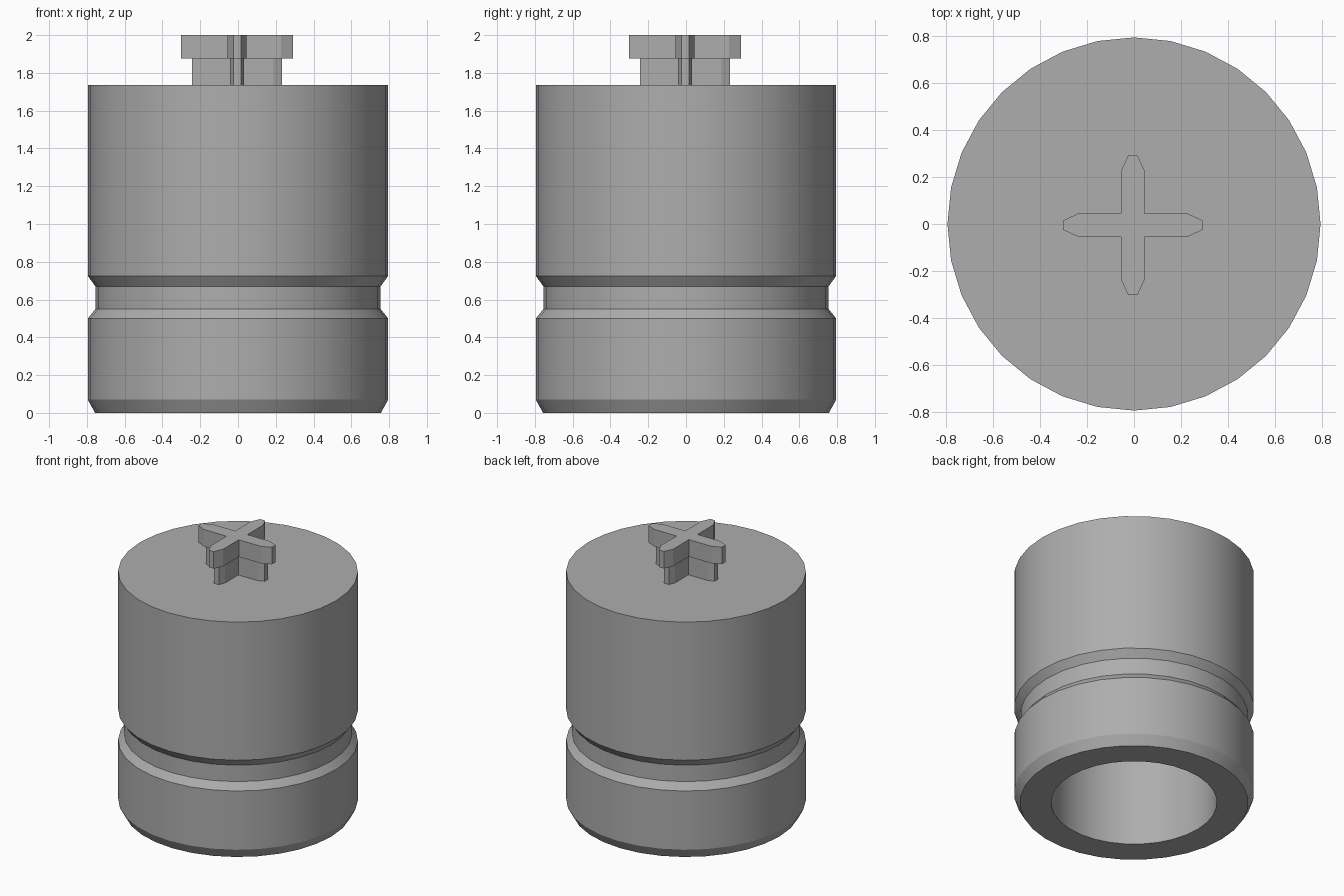
import bpy, bmesh, math

cube = bpy.data.objects.get("Cube")
if cube:
    bpy.data.objects.remove(cube, do_unlink=True)

grey = bpy.data.materials.new("mid grey")
grey.use_nodes = True
colour = (0.42, 0.42, 0.42, 1)
grey.diffuse_color = colour
grey.node_tree.nodes["Principled BSDF"].inputs["Base Color"].default_value = colour

SIDES = 32
TOP = 1.735


def add_object(name, bm, smooth_angle):
    bmesh.ops.recalc_face_normals(bm, faces=bm.faces)
    mesh = bpy.data.meshes.new(name)
    bm.to_mesh(mesh)
    bm.free()
    mesh.materials.append(grey)
    obj = bpy.data.objects.new(name, mesh)
    bpy.context.collection.objects.link(obj)
    bpy.ops.object.select_all(action="DESELECT")
    obj.select_set(True)
    bpy.context.view_layer.objects.active = obj
    bpy.ops.object.shade_smooth_by_angle(angle=math.radians(smooth_angle))
    return obj


def lathe(name, profile):
    """Turn (radius, z) points around z and cap both ends."""
    bm = bmesh.new()
    rings = []
    for r, z in profile:
        angles = [2 * math.pi * i / SIDES for i in range(SIDES)]
        rings.append([bm.verts.new((r * math.cos(a), r * math.sin(a), z)) for a in angles])
    for low, high in zip(rings, rings[1:]):
        for i in range(SIDES):
            j = (i + 1) % SIDES
            bm.faces.new((low[i], low[j], high[j], high[i]))
    bm.faces.new(rings[0])
    bm.faces.new(rings[-1])
    return add_object(name, bm, 20)


def cross(name, length, half_width, taper, z0, z1):
    """Four-armed prism with tapered arm ends."""
    arm = [(half_width, -half_width), (length - taper, -half_width), (length, -0.02),
           (length, 0.02), (length - taper, half_width)]
    bm = bmesh.new()
    outline = []
    for quarter in range(4):
        c, s = [(1, 0), (0, 1), (-1, 0), (0, -1)][quarter]
        for x, y in arm:
            outline.append(bm.verts.new((c * x - s * y - 0.005, s * x + c * y - 0.005, z0)))
    base = bm.faces.new(outline)
    side = bmesh.ops.extrude_face_region(bm, geom=[base], use_keep_orig=True)["geom"]
    moved = [v for v in side if isinstance(v, bmesh.types.BMVert)]
    bmesh.ops.translate(bm, verts=moved, vec=(0, 0, z1 - z0))
    return add_object(name, bm, 10)


# Body: blind bore, chamfered foot, waist groove and plain upper barrel
lathe("body", [(0.55, 1.2), (0.55, 0), (0.757, 0), (0.795, 0.07), (0.795, 0.5),
               (0.755, 0.55), (0.755, 0.67), (0.795, 0.725), (0.795, TOP)])

# Cross-shaped key on top: narrow stem and wider head
cross("key_stem", 0.238, 0.038, 0.045, TOP, 1.875)
cross("key_head", 0.297, 0.05, 0.065, 1.875, 2.0)
